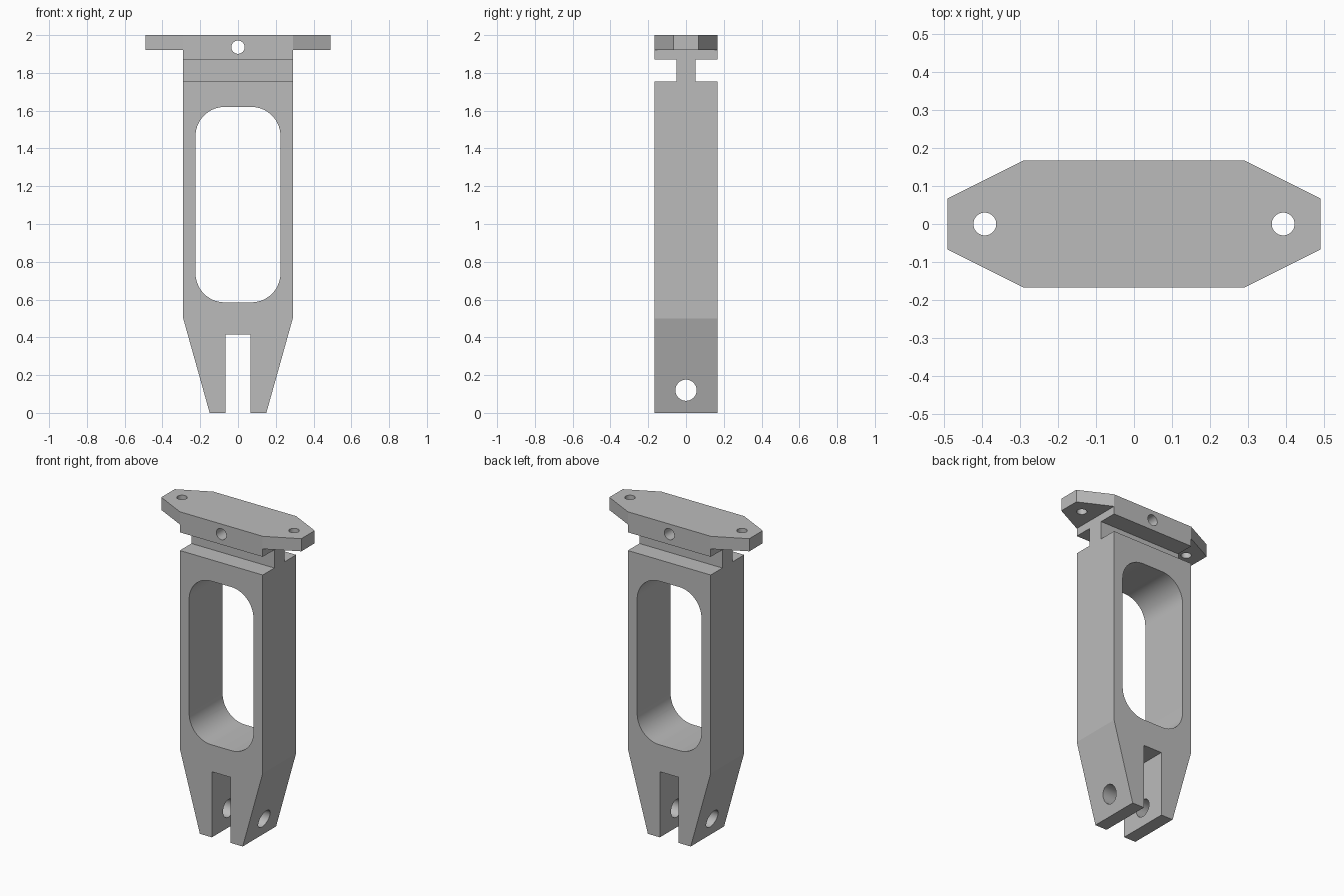
import bpy
from math import radians, sin, cos, pi
from mathutils import Vector

default_cube = bpy.data.objects.get("Cube")
if default_cube:
    bpy.data.objects.remove(default_cube, do_unlink=True)

grey = bpy.data.materials.new("plain grey")
grey.use_nodes = True
grey.diffuse_color = (0.5, 0.5, 0.5, 1)
grey.node_tree.nodes["Principled BSDF"].inputs["Base Color"].default_value = (0.5, 0.5, 0.5, 1)

# Maps (u, v, depth) of a profile onto model axes
AXES = {
    "X": lambda u, v, d: (d, u, v),
    "Y": lambda u, v, d: (u, d, v),
    "Z": lambda u, v, d: (u, v, d),
}


def prism(name, outline, axis, start, end):
    """Extrude a closed 2D outline along an axis."""
    n = len(outline)
    verts = [AXES[axis](u, v, d) for d in (start, end) for u, v in outline]
    faces = [list(range(n)), list(range(n, 2 * n))]
    faces += [(i, (i + 1) % n, (i + 1) % n + n, i + n) for i in range(n)]
    mesh = bpy.data.meshes.new(name)
    mesh.from_pydata(verts, [], faces)
    mesh.materials.append(grey)
    obj = bpy.data.objects.new(name, mesh)
    bpy.context.collection.objects.link(obj)
    bpy.context.view_layer.objects.active = obj
    bpy.ops.object.mode_set(mode="EDIT")
    bpy.ops.mesh.select_all(action="SELECT")
    bpy.ops.mesh.normals_make_consistent(inside=False)
    bpy.ops.object.mode_set(mode="OBJECT")
    return obj


def rectangle(u0, u1, v0, v1):
    return [(u0, v0), (u1, v0), (u1, v1), (u0, v1)]


def circle(u, v, r, n=48):
    return [(u + r * cos(2 * pi * i / n), v + r * sin(2 * pi * i / n)) for i in range(n)]


def rounded_rectangle(u0, u1, v0, v1, r, steps=14):
    corners = [(u1 - r, v1 - r), (u0 + r, v1 - r), (u0 + r, v0 + r), (u1 - r, v0 + r)]
    return [(u + r * cos(pi / 2 * (k + i / steps)), v + r * sin(pi / 2 * (k + i / steps)))
            for k, (u, v) in enumerate(corners) for i in range(steps + 1)]


def combine(target, tool, operation):
    """Apply a boolean and discard the tool."""
    mod = target.modifiers.new(operation.lower(), "BOOLEAN")
    mod.operation, mod.solver, mod.object = operation, "EXACT", tool
    bpy.context.view_layer.objects.active = target
    bpy.ops.object.modifier_apply(modifier=mod.name)
    bpy.data.objects.remove(tool, do_unlink=True)


HALF_W, HALF_D = 0.29, 0.167

# Tapered upright body
half = [(0.15, 0), (HALF_W, 0.5), (HALF_W, 1.96)]
bracket = prism("link_bracket", half + [(-x, z) for x, z in reversed(half)],
                "Y", -HALF_D, HALF_D)

# Neck grooves on the front and back
for side in (-1, 1):
    groove = rectangle(*sorted((side * 0.051, side * 0.3)), 1.755, 1.87)
    combine(bracket, prism("neck_groove", groove, "X", -1, 1), "DIFFERENCE")

# Mounting flange with tapered ends
quarter = [(0.49, 0.067), (HALF_W, HALF_D)]
right = [(x, -y) for x, y in quarter[::-1]] + quarter
flange = prism("mounting_flange", right + [(-x, -y) for x, y in right], "Z", 1.92, 2)
combine(bracket, flange, "UNION")

# Window, fork slot, pivot bore, cross bore and bolt holes
cuts = [
    ("window", rounded_rectangle(-0.225, 0.225, 0.585, 1.62, 0.155), "Y", -1, 1),
    ("fork_slot", rectangle(-0.066, 0.066, -0.2, 0.415), "Y", -1, 1),
    ("pivot_bore", circle(0, 0.12, 0.056), "X", -1, 1),
    ("cross_bore", circle(0, 1.936, 0.035), "Y", -1, 1),
    ("bolt_hole_left", circle(0.392, 0, 0.03), "Z", 1.8, 2.2),
    ("bolt_hole_right", circle(-0.392, 0, 0.03), "Z", 1.8, 2.2),
]
for cut in cuts:
    combine(bracket, prism(*cut), "DIFFERENCE")

# Smooth bores and window corners, crisp edges elsewhere
bpy.ops.object.select_all(action="DESELECT")
bracket.select_set(True)
bpy.context.view_layer.objects.active = bracket
bpy.ops.object.shade_smooth_by_angle(angle=radians(12))
